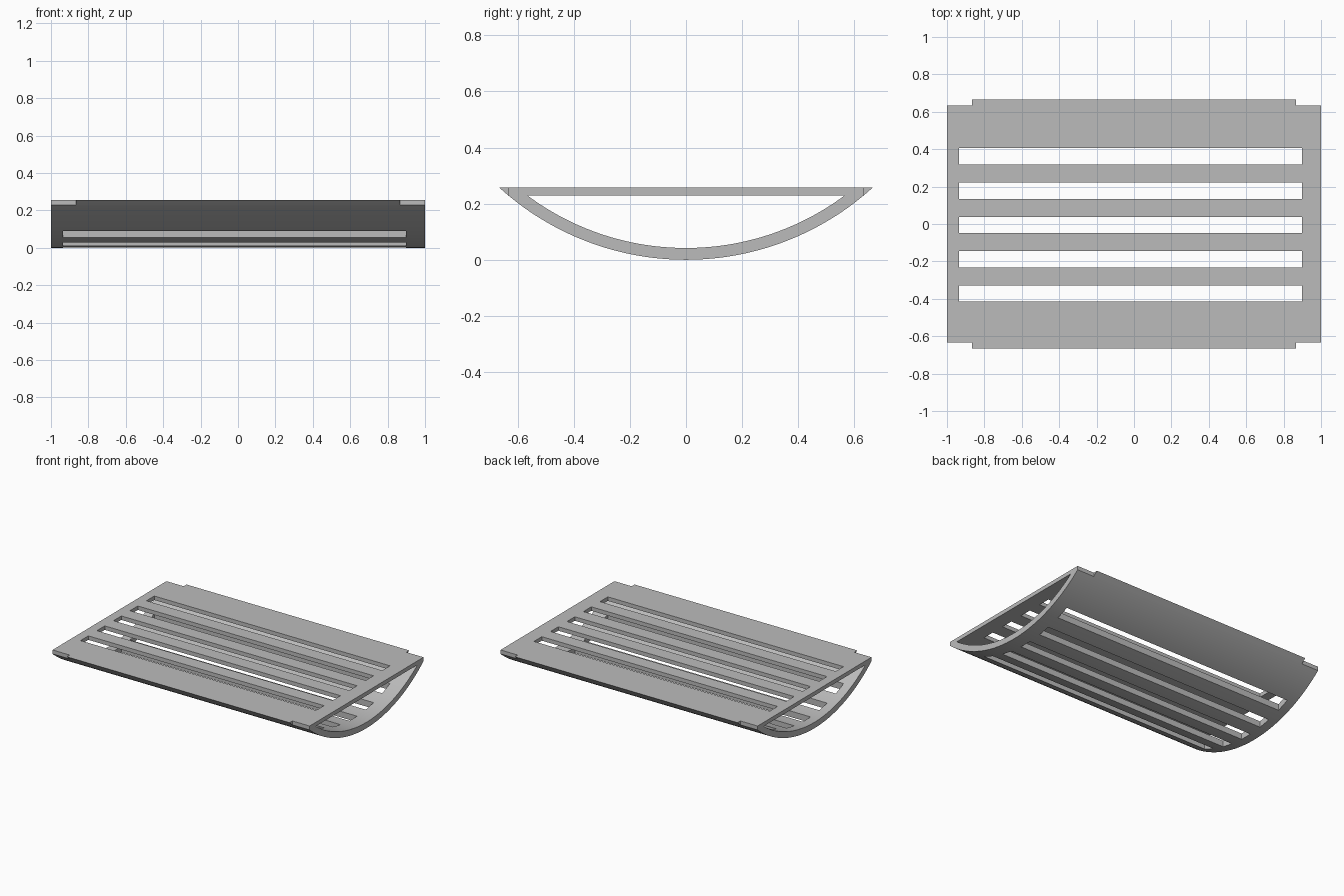
import bpy, bmesh, math
from mathutils import Matrix, Vector

if "Cube" in bpy.data.objects:
    bpy.data.objects.remove(bpy.data.objects["Cube"])

HEIGHT = 0.257
RADIUS = 0.989        # outer curve, centred at z = RADIUS
WALL = 0.042
PLATE = 0.028

grey = bpy.data.materials.new("Light grey")
grey.use_nodes = True
colour = (0.5, 0.5, 0.5, 1)
grey.diffuse_color = colour
grey.node_tree.nodes["Principled BSDF"].inputs["Base Color"].default_value = colour


def make_object(name, bm):
    bmesh.ops.recalc_face_normals(bm, faces=bm.faces)
    mesh = bpy.data.meshes.new(name)
    bm.to_mesh(mesh)
    bm.free()
    mesh.materials.append(grey)
    obj = bpy.data.objects.new(name, mesh)
    bpy.context.collection.objects.link(obj)
    return obj


def arc_prism(name, radius, top, half_length, steps=64):
    """Circular segment below a flat top, extruded along x."""
    bm = bmesh.new()
    limit = math.acos((RADIUS - top) / radius)
    ring = []
    for i in range(steps + 1):
        a = limit * (2 * i / steps - 1)
        ring.append(bm.verts.new((-half_length, radius * math.sin(a),
                                  RADIUS - radius * math.cos(a))))
    face = bm.faces.new(ring)
    end = bmesh.ops.extrude_face_region(bm, geom=[face])["geom"]
    bmesh.ops.translate(bm, vec=(2 * half_length, 0, 0),
                        verts=[v for v in end if isinstance(v, bmesh.types.BMVert)])
    return make_object(name, bm)


def boxes(name, specs):
    """Several separate boxes, each given by centre and size."""
    bm = bmesh.new()
    for centre, size in specs:
        bmesh.ops.create_cube(bm, size=1, matrix=Matrix.Translation(centre)
                              @ Matrix.Diagonal(Vector(size).to_4d()))
    return make_object(name, bm)


def cut(target, cutter):
    cutter.hide_render = True
    mod = target.modifiers.new(cutter.name, 'BOOLEAN')
    mod.operation, mod.solver, mod.object = 'DIFFERENCE', 'EXACT', cutter
    bpy.context.view_layer.objects.active = target
    bpy.ops.object.modifier_apply(modifier=mod.name)
    bpy.data.objects.remove(cutter)


# Curved tray closed by a flat plate, hollow and open at both ends
tray = arc_prism("slotted_tray", RADIUS, HEIGHT, 1)
cut(tray, arc_prism("hollow", RADIUS - WALL, HEIGHT - PLATE, 1.2))

# Five long slots through plate and curved shell
cut(tray, boxes("slots", [((-0.018, -0.005 + 0.1833 * i, 0.1), (1.834, 0.087, 1))
                          for i in range(-2, 3)]))

# Notched corners
cut(tray, boxes("notches", [((sx * 0.966, sy * 0.733, 0.2), (0.2, 0.2, 1))
                            for sx in (-1, 1) for sy in (-1, 1)]))

# Smooth curve with crisp edges
bpy.ops.object.select_all(action='DESELECT')
tray.select_set(True)
bpy.context.view_layer.objects.active = tray
bpy.ops.object.shade_smooth_by_angle(angle=math.radians(25))
